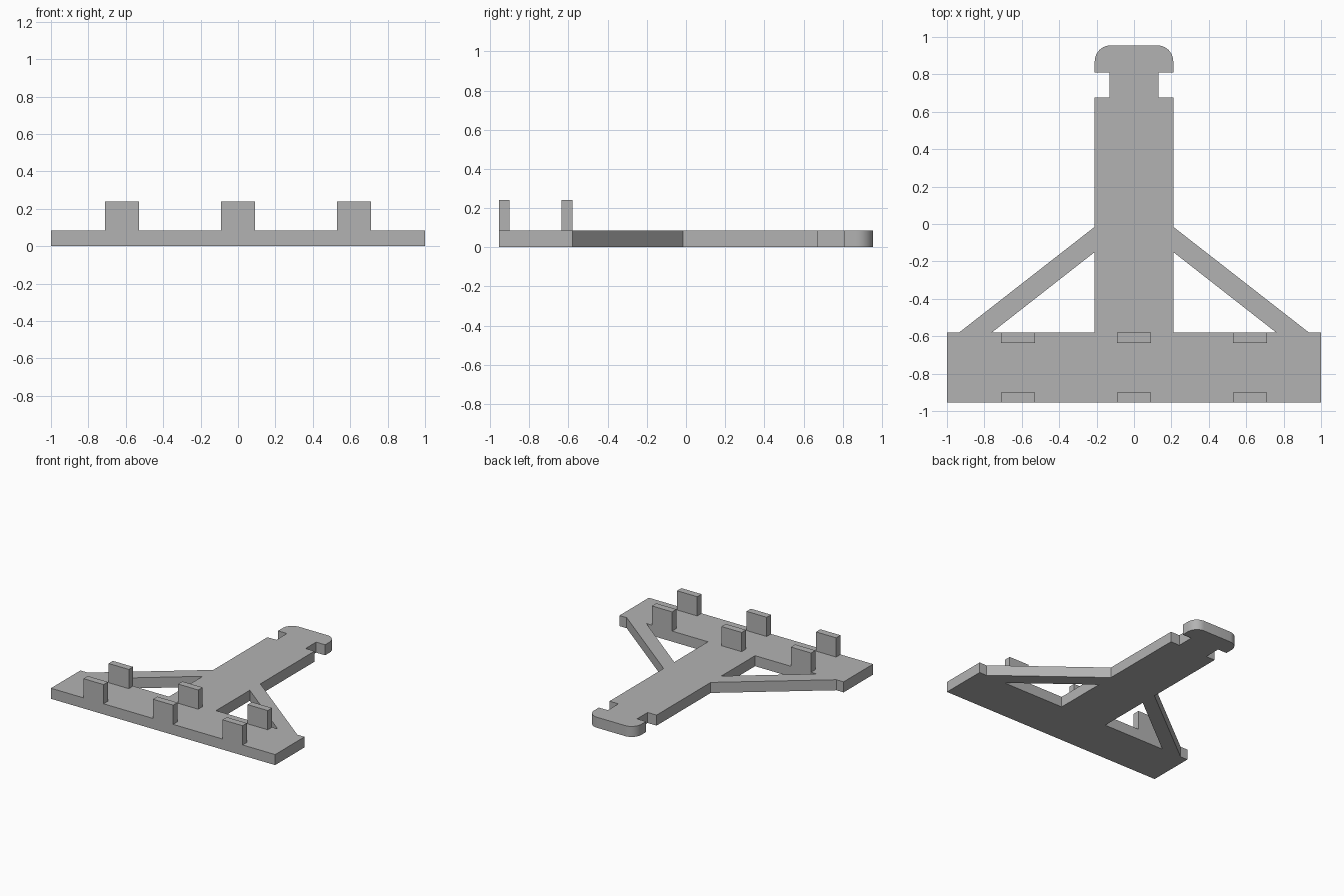
import bpy
import bmesh
from math import sin, cos, pi

cube = bpy.data.objects.get("Cube")
if cube:
    bpy.data.objects.remove(cube, do_unlink=True)

THICK = 0.085          # plate thickness
POST_TOP = 0.24
FRONT, BAR_BACK, BACK = -0.955, -0.58, 0.955
STEM = 0.21            # stem half width

grey = bpy.data.materials.new("plain grey")
grey.use_nodes = True
colour = (0.45, 0.45, 0.45, 1)
grey.diffuse_color = colour
grey.node_tree.nodes["Principled BSDF"].inputs["Base Color"].default_value = colour


def mirrored(half):
    """Close a right-hand outline with its mirror image."""
    return half + [(-x, y) for x, y in reversed(half)]


def flat_plate(name, loops, thick):
    """Extrude an outline with holes into a solid plate standing on z = 0."""
    curve = bpy.data.curves.new(name, 'CURVE')
    curve.dimensions = '2D'
    curve.fill_mode = 'BOTH'
    curve.extrude = thick / 2
    for loop in loops:
        spline = curve.splines.new('POLY')
        spline.points.add(len(loop) - 1)
        for point, (x, y) in zip(spline.points, loop):
            point.co = (x, y, 0, 1)
        spline.use_cyclic_u = True
    temp = bpy.data.objects.new(name + " outline", curve)
    bpy.context.collection.objects.link(temp)
    bpy.context.view_layer.update()
    graph = bpy.context.evaluated_depsgraph_get()
    mesh = bpy.data.meshes.new_from_object(temp.evaluated_get(graph))
    bpy.data.objects.remove(temp, do_unlink=True)
    bm = bmesh.new()
    bm.from_mesh(mesh)
    bmesh.ops.remove_doubles(bm, verts=bm.verts, dist=0.0005)
    bmesh.ops.translate(bm, verts=bm.verts, vec=(0, 0, thick / 2))
    bmesh.ops.recalc_face_normals(bm, faces=bm.faces)
    return finish(name, bm, mesh)


def finish(name, bm, mesh):
    bm.to_mesh(mesh)
    bm.free()
    mesh.name = name
    mesh.materials.clear()
    mesh.materials.append(grey)
    obj = bpy.data.objects.new(name, mesh)
    bpy.context.collection.objects.link(obj)
    return obj


def box(name, x0, x1, y0, y1, z0, z1):
    bm = bmesh.new()
    bmesh.ops.create_cube(bm, size=1)
    bmesh.ops.scale(bm, verts=bm.verts, vec=(x1 - x0, y1 - y0, z1 - z0))
    bmesh.ops.translate(bm, verts=bm.verts,
                        vec=((x0 + x1) / 2, (y0 + y1) / 2, (z0 + z1) / 2))
    return finish(name, bm, bpy.data.meshes.new(name))


# Plate: cross bar, diagonal braces, stem, notched neck and rounded head
radius = 0.085
corner = [(STEM - radius + radius * cos(a), BACK - radius + radius * sin(a))
          for a in (i * pi / 20 for i in range(11))]
half = [(1, FRONT), (1, BAR_BACK), (0.935, BAR_BACK), (STEM, -0.015),
        (STEM, 0.675), (0.13, 0.675), (0.13, 0.81), (STEM, 0.81)] + corner
hole = [(STEM, BAR_BACK), (0.76, BAR_BACK), (STEM, -0.15)]
plate = flat_plate("bracket_plate",
                   [mirrored(half), hole, [(-x, y) for x, y in hole]], THICK)
plate.data.shade_flat()
bpy.context.view_layer.objects.active = plate
plate.select_set(True)
bpy.ops.object.shade_smooth_by_angle(angle=pi / 9)

# Two rows of upright posts along the cross bar
for side, x in (("right", -0.62), ("middle", 0), ("left", 0.62)):
    for row, y in (("front", FRONT), ("back", BAR_BACK - 0.055)):
        box(f"{row}_{side}_post", x - 0.09, x + 0.09, y, y + 0.055, THICK, POST_TOP)
